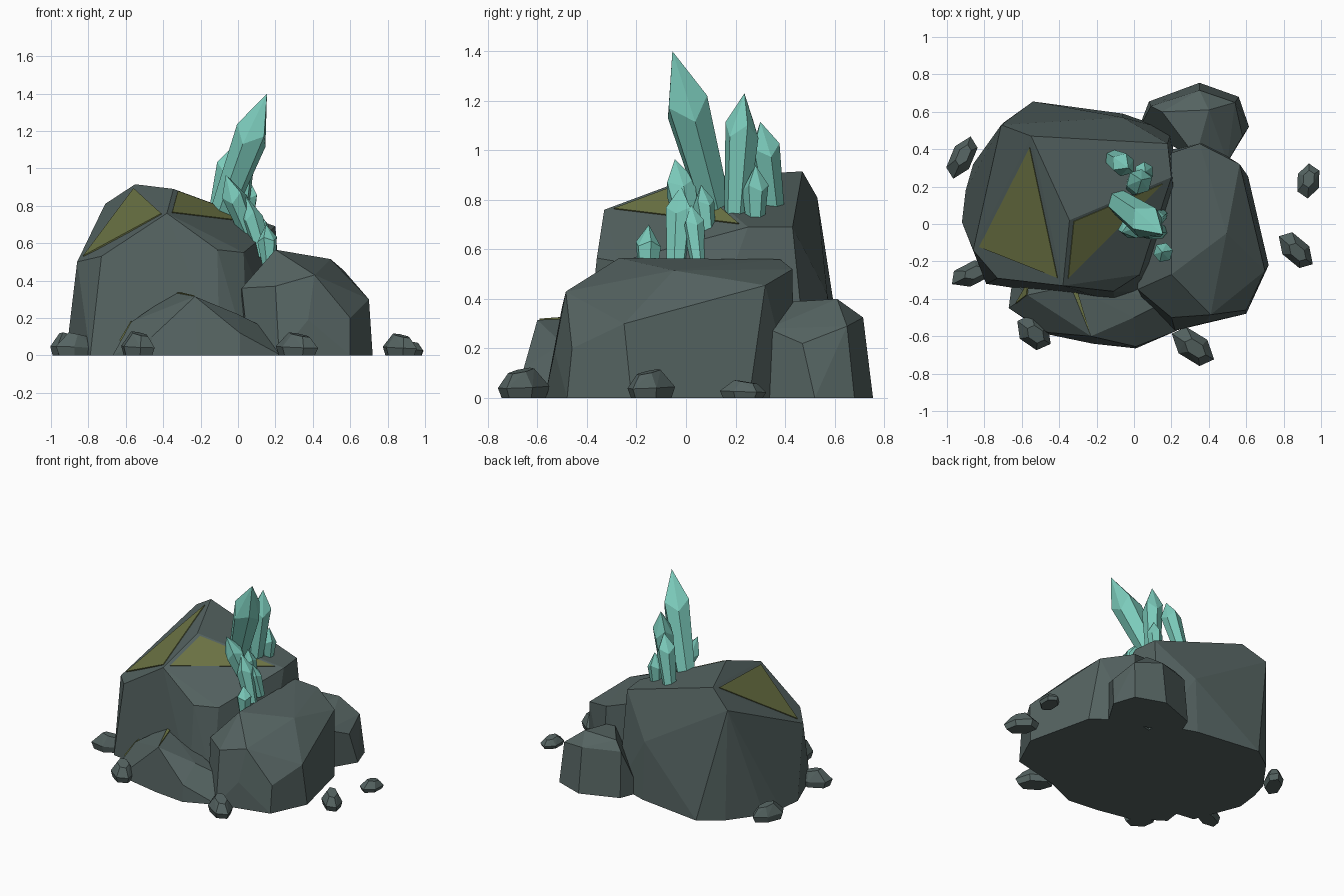
import bpy, bmesh, math
from mathutils import Vector, Matrix

cube = bpy.data.objects.get("Cube")
if cube:
    bpy.data.objects.remove(cube, do_unlink=True)


def material(name, rgb):
    m = bpy.data.materials.new(name)
    m.use_nodes = True
    m.diffuse_color = (*rgb, 1)
    bsdf = next(n for n in m.node_tree.nodes if n.type == 'BSDF_PRINCIPLED')
    bsdf.inputs["Base Color"].default_value = (*rgb, 1)
    bsdf.inputs["Roughness"].default_value = 0.8
    return m


STONE = material("grey_stone", (0.09, 0.125, 0.12))
MOSS = material("green_moss", (0.155, 0.18, 0.06))
CRYSTAL = material("teal_crystal", (0.2, 0.6, 0.5))


def finish(name, bm, mat):
    bmesh.ops.recalc_face_normals(bm, faces=bm.faces)
    mesh = bpy.data.meshes.new(name)
    bm.to_mesh(mesh)
    bm.free()
    mesh.materials.append(mat)
    ob = bpy.data.objects.new(name, mesh)
    bpy.context.collection.objects.link(ob)
    return ob


def hull(name, points, mat=STONE):
    """Faceted convex stone around a handful of corner points."""
    bm = bmesh.new()
    for p in points:
        bm.verts.new(p)
    res = bmesh.ops.convex_hull(bm, input=bm.verts)
    loose = [v for v in bm.verts if not v.link_faces]
    bmesh.ops.delete(bm, geom=loose, context='VERTS')
    bmesh.ops.dissolve_limit(bm, angle_limit=math.radians(4),
                             verts=bm.verts, edges=bm.edges)
    return finish(name, bm, mat)


def ground(*xy):
    return [(x, y, 0) for x, y in xy]


def moss(name, corners, shrink=0.87):
    """Thin moss plate lying just above a triangular stone face."""
    a, b, c = (Vector(p) for p in corners)
    n = (b - a).cross(c - a).normalized()
    n = n if n.z > 0 else -n
    mid = (a + b + c) / 3
    bm = bmesh.new()
    low = [mid + (p - mid) * shrink - n * 0.003 for p in (a, b, c)]
    for p in low:
        bm.verts.new(p)
        bm.verts.new(p + n * 0.008)
    bmesh.ops.convex_hull(bm, input=bm.verts)
    finish(name, bm, MOSS)


def crystal(name, base, tip, radius, shoulder=0.68, spin=0.0):
    """Six-sided crystal that widens to a shoulder and ends in a point."""
    base, tip = Vector(base), Vector(tip)
    axis = tip - base
    turn = axis.to_track_quat('Z', 'Y').to_matrix()
    bm = bmesh.new()
    rings = []
    for t, r in ((0, radius * 0.68), (shoulder, radius)):
        ring = []
        for i in range(6):
            a = spin + i * math.tau / 6
            wob = 0.05 * (-1) ** i if t else 0
            local = Vector((math.cos(a) * r, math.sin(a) * r, 0))
            ring.append(bm.verts.new(base + axis * (t + wob) + turn @ local))
        rings.append(ring)
    top = bm.verts.new(tip)
    bm.faces.new(rings[0])
    for i in range(6):
        j = (i + 1) % 6
        bm.faces.new((rings[0][i], rings[0][j], rings[1][j], rings[1][i]))
        bm.faces.new((rings[1][i], rings[1][j], top))
    finish(name, bm, CRYSTAL)


def pebble(name, centre, length, width, angle, height):
    """Small rounded stone: narrow foot, wide belly, off-centre top."""
    turn = Matrix.Rotation(math.radians(angle), 3, 'Z')
    points = []
    for z, s, shift in ((0, 0.85, 0), (0.4, 1, 0), (1, 0.5, 0.12)):
        for i in range(6):
            a = i * math.tau / 6 + 0.25
            p = Vector(((math.cos(a) * s + shift) * length / 2,
                        math.sin(a) * s * width / 2, 0))
            tilt = 0.12 * math.cos(a) if z else 0
            points.append(turn @ p + Vector((*centre, height * (z - tilt * z))))
    hull(name, points)


# Large boulder
peak, left, front = (-.55, .47, .915), (-.86, -.14, .5), (-.38, -.33, .76)
ridge, side = (-.345, .02, .89), (.2, .25, .69)
hull("large_boulder", [
    peak, left, front, ridge, side,
    (-.71, .53, .81), (-.73, -.29, .53), (-.11, -.36, .565), (.03, -.27, .55),
    (.1, .03, .64), (.18, .43, .69), (-.06, .57, .42)]
    + ground((-.92, .01), (-.9, .18), (-.86, .32), (-.7, .54), (-.54, .655),
             (-.06, .59), (.2, .5), (.25, 0), (.05, -.36), (-.1, -.42),
             (-.79, -.32)))
moss("left_moss_patch", (peak, left, front))
moss("top_moss_patch", (ridge, front, side))

# Right boulder
hull("right_boulder", [
    (.2, -.27, .565), (.2, .38, .56), (.35, .43, .52), (.495, -.05, .515),
    (.565, .32, .455), (.70, -.25, .30), (.41, -.485, .43), (.2, -.5, .37),
    (.02, -.35, .36), (.375, -.53, .19), (.6, -.46, .2)]
    + ground((.72, -.22), (.6, -.48), (.4, -.52), (.22, -.57), (.06, -.43),
             (0, 0), (.21, .4), (.38, .435), (.61, .255)))

# Front boulder
crest, brow = (-.34, -.33, .335), (-.23, -.6, .315)
shoulder = (-.57, -.38, .18)
hull("front_boulder", [
    crest, brow, shoulder, (0, -.5, .22), (.01, -.655, .12), (-.46, -.58, .1),
    (.2, -.4, .12)]
    + ground((-.65, -.3), (-.67, -.45), (-.46, -.59), (-.22, -.64),
             (.01, -.665), (.23, -.57), (.25, -.3)))
moss("front_moss_sliver", (crest, brow, (-.31, -.33, .333)), 0.95)
moss("low_moss_sliver", (shoulder, (-.56, -.3, .19), (-.635, -.43, .07)), 0.9)

# Back boulder
hull("back_boulder", [
    (.33, .36, .385), (.4, .61, .4), (.15, .6, .39), (.35, .715, .325),
    (.54, .65, .29), (.58, .47, .22), (.5, .33, .28), (.09, .63, .33)]
    + ground((.08, .655), (.35, .755), (.56, .68), (.615, .52), (.5, .33),
             (.02, .5)))

# Scattered pebbles
for i, spec in enumerate((
        ((-.92, .355), .25, .13, 60, .11), ((-.865, -.265), .25, .13, 20, .11),
        ((-.535, -.58), .22, .16, -45, .115), ((.315, -.655), .27, .16, -40, .11),
        ((.865, -.14), .24, .14, -48, .105), ((.932, .23), .19, .13, 78, .065))):
    pebble(f"pebble_{i + 1}", *spec)

# Upper crystal cluster
crystal("tall_crystal", (-.1, .13, .72), (.155, -.055, 1.4), .095, .67, .3)
crystal("upright_crystal", (0, .2, .7), (.04, .236, 1.23), .07, .72, .1)
crystal("back_crystal", (-.12, .355, .74), (-.03, .3, 1.115), .065, .7, .4)
crystal("small_back_crystal", (.045, .28, .7), (.06, .28, .94), .053, .62)

# Lower crystal cluster
crystal("leaning_crystal", (.08, .03, .6), (-.065, -.045, .965), .065, .68, .2)
crystal("middle_crystal", (.14, -.04, .53), (.04, -.02, .855), .058, .66, .5)
crystal("short_crystal", (.165, -.155, .49), (.15, -.15, .7), .054, .62)
crystal("inner_crystal", (.15, .05, .55), (.1, .02, .78), .045, .65, .3)
crystal("rear_crystal", (.06, .09, .64), (.04, .06, .86), .045, .65, .1)
